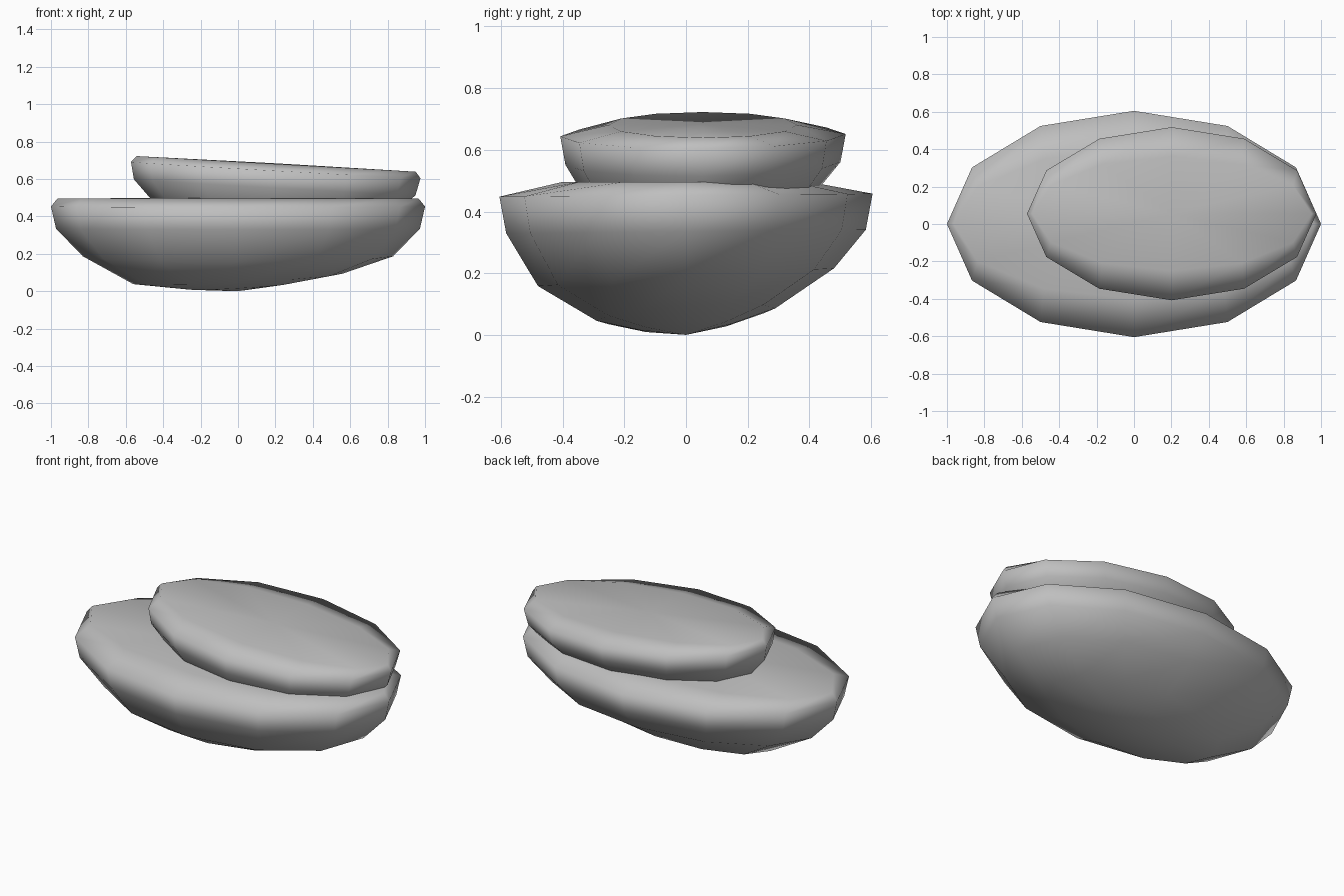
import bpy, bmesh, math

cube = bpy.data.objects.get("Cube")
if cube:
    bpy.data.objects.remove(cube, do_unlink=True)

# Stone colour
stone_grey = bpy.data.materials.new("stone grey")
stone_grey.use_nodes = True
COLOUR = (0.52, 0.52, 0.52, 1)
stone_grey.diffuse_color = COLOUR
stone_grey.node_tree.nodes["Principled BSDF"].inputs["Base Color"].default_value = COLOUR

SIDES = 12
# Elliptical rings from the belly up: x radius, y radius, height, x tilt, y tilt
RINGS = [
    (0.28, 0.15, 0.026, 0.055, 0.07),
    (0.56, 0.29, 0.066, 0.05, 0.07),
    (0.83, 0.48, 0.187, 0.0, 0.06),
    (0.973, 0.583, 0.335, 0.0, 0.01),
    (1.0, 0.605, 0.453, 0.0, 0.008),
    (0.965, 0.40, 0.496, 0.0, 0.0),
]


def make_stone(name, location, scale, tilt):
    """Loft a flat-topped pebble through the rings."""
    bm = bmesh.new()
    loops = []
    for rx, ry, z, kx, ky in RINGS:
        loop = []
        for i in range(SIDES):
            a = math.tau * i / SIDES
            x, y = rx * math.cos(a), ry * math.sin(a)
            loop.append(bm.verts.new((x, y, z + kx * x + ky * y)))
        loops.append(loop)
    belly = bm.verts.new((0, 0, 0))
    crown = bm.verts.new((0, 0, 0.5))
    for i in range(SIDES):
        j = (i + 1) % SIDES
        bm.faces.new((belly, loops[0][j], loops[0][i]))
        bm.faces.new((crown, loops[-1][i], loops[-1][j]))
        for low, high in zip(loops, loops[1:]):
            bm.faces.new((low[i], low[j], high[j], high[i]))
    bmesh.ops.recalc_face_normals(bm, faces=bm.faces[:])
    for face in bm.faces:
        face.smooth = True
    mesh = bpy.data.meshes.new(name)
    bm.to_mesh(mesh)
    bm.free()
    mesh.materials.append(stone_grey)
    stone = bpy.data.objects.new(name, mesh)
    stone.location = location
    stone.scale = scale
    stone.rotation_euler = (0, tilt, 0)
    bpy.context.collection.objects.link(stone)
    return stone


# Large stone with a smaller tilted one resting on it
make_stone("lower_stone", (0, 0, 0), (1, 1, 1), 0)
make_stone("upper_stone", (0.182, 0.055, 0.297), (0.775, 0.765, 0.775), math.radians(3.2))
